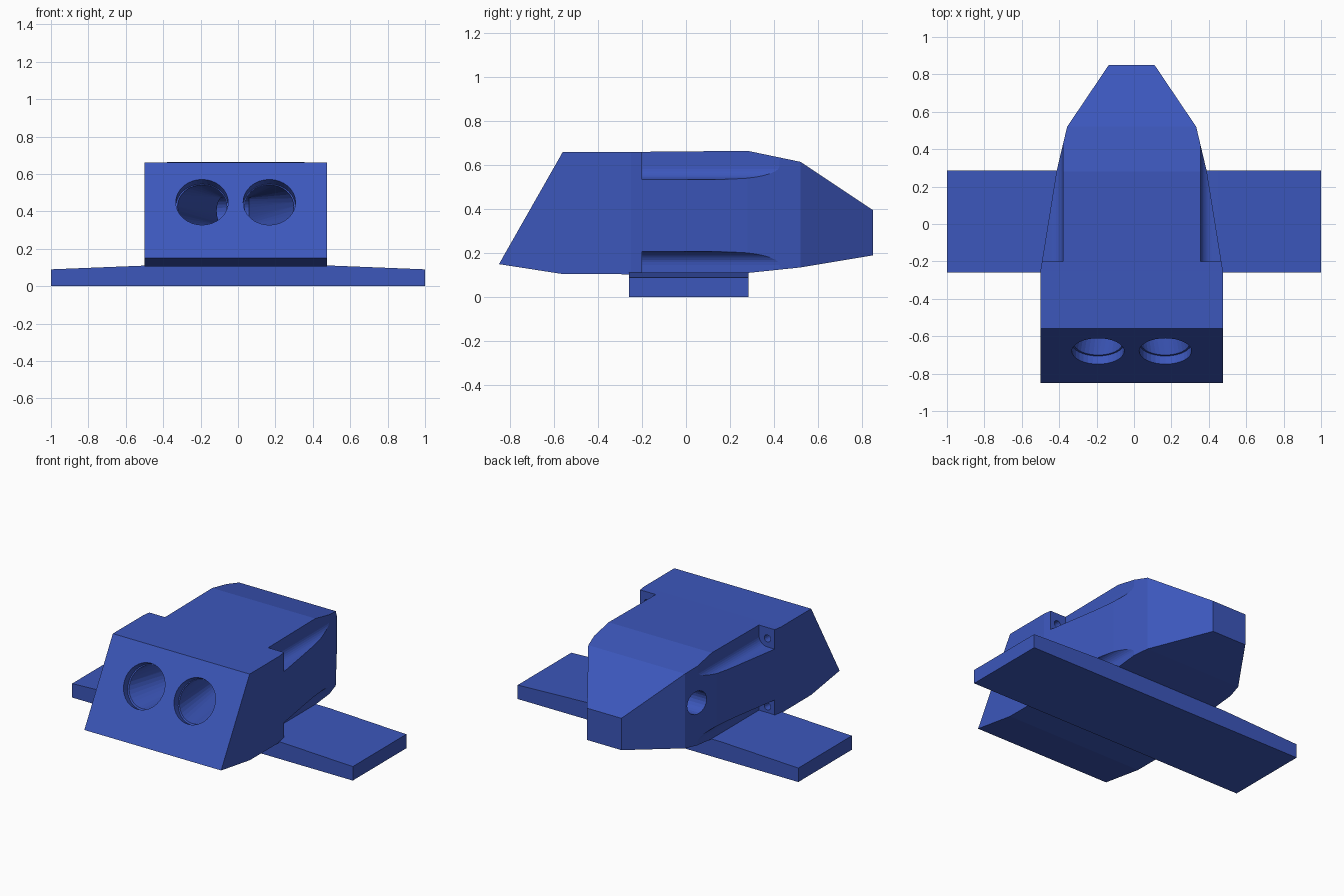
import bpy, bmesh, math
from mathutils import Vector, Matrix

if "Cube" in bpy.data.objects:
    bpy.data.objects.remove(bpy.data.objects["Cube"])

CX = -0.0125  # centre line of the housing

blue = bpy.data.materials.new("blue plastic")
blue.diffuse_color = (0.045, 0.095, 0.50, 1)
blue.use_nodes = True
blue.node_tree.nodes["Principled BSDF"].inputs["Base Color"].default_value = blue.diffuse_color


def finish(name, bm, cutter=False):
    bmesh.ops.recalc_face_normals(bm, faces=bm.faces)
    me = bpy.data.meshes.new(name)
    bm.to_mesh(me)
    bm.free()
    me.materials.append(blue)
    ob = bpy.data.objects.new(name, me)
    bpy.context.collection.objects.link(ob)
    if cutter:
        ob.hide_render = True
        ob.hide_viewport = False
    return ob


def loft(name, rings, cutter=False):
    """Closed skin through rings of equal point count."""
    bm = bmesh.new()
    rows = [[bm.verts.new(p) for p in r] for r in rings]
    n = len(rows[0])
    for a, b in zip(rows, rows[1:]):
        for i in range(n):
            bm.faces.new((a[i], a[(i + 1) % n], b[(i + 1) % n], b[i]))
    bm.faces.new(rows[0])
    bm.faces.new(rows[-1][::-1])
    return finish(name, bm, cutter)


def ring(centre, axis, r, n=32):
    """Circle of points round an axis lying in the yz plane or along x."""
    axis = Vector(axis).normalized()
    u = Vector((0, 0, 1)) if abs(axis.x) > 0.9 else Vector((1, 0, 0))
    v = axis.cross(u)
    return [Vector(centre) + r * (math.cos(t) * u + math.sin(t) * v)
            for t in (2 * math.pi * i / n for i in range(n))]


def cut(target, cutter):
    bpy.context.view_layer.objects.active = target
    m = target.modifiers.new("cut", 'BOOLEAN')
    m.operation = 'DIFFERENCE'
    m.solver = 'EXACT'
    m.object = cutter
    bpy.ops.object.modifier_apply(modifier=m.name)
    bpy.data.objects.remove(cutter)


# Housing: rectangular sections (bottom y, bottom z, top y, top z, half width)
sections = [(-0.85, 0.15, -0.56, 0.66, 0.4875),
            (-0.56, 0.105, -0.45, 0.66, 0.4875),
            (-0.25, 0.104, -0.25, 0.66, 0.4875),
            (0.28, 0.11, 0.28, 0.665, 0.402),
            (0.52, 0.135, 0.52, 0.615, 0.345),
            (0.85, 0.19, 0.85, 0.395, 0.1225)]
housing = loft("sensor_housing", [
    [(CX - h, yb, zb), (CX + h, yb, zb), (CX + h, yt, zt), (CX - h, yt, zt)]
    for yb, zb, yt, zt, h in sections])

# Rounded screw channels along the four long edges, each with a screw hole
R = 0.06
for side in (-1, 1):
    for floor, up in ((0.535, 1), (0.207, -1)):
        arc = [(0.3675 + R - R * math.cos(t), floor + up * (R - R * math.sin(t)))
               for t in (math.pi / 2 * i / 8 for i in range(9))]
        prof = arc + [(0.8, floor), (0.8, floor + up * 0.3), (0.3675, floor + up * 0.3)]
        cut(housing, loft("channel_cutter", [
            [(CX + side * x, y, z) for x, z in prof] for y in (-0.2, 0.95)], True))
        c = (CX + side * 0.428, 0, floor + up * 0.055)
        cut(housing, loft("screw_cutter", [
            ring((c[0], y, c[2]), (0, 1, 0), 0.023, 16) for y in (-0.4, -0.15)], True))

# Two round front openings tapering back to a shared cable chamber
inward = Vector((0, 0.51, -0.29)).normalized()
for side in (-1, 1):
    mouth = Vector((CX + side * 0.18, -0.68, 0.449))
    cut(housing, loft("opening_cutter", [
        ring(mouth + inward * d, inward, 0.14) for d in (-0.1, 0.05)], True))
    bm = bmesh.new()
    pts = ring(mouth + inward * 0.045, inward, 0.132)
    for x in (-0.07, 0.07):
        pts += ring((CX + x, 0.43, 0.40), (1, 0, 0), 0.075, 24)
    for p in pts:
        bm.verts.new(p)
    hull = bmesh.ops.convex_hull(bm, input=bm.verts)
    loose = {g for g in hull["geom_interior"] if isinstance(g, bmesh.types.BMVert)}
    bmesh.ops.delete(bm, geom=list(loose), context='VERTS')
    cut(housing, finish("cavity_cutter", bm, True))

# Cable exit on the left side
cut(housing, loft("cable_cutter", [
    ring((x, 0.43, 0.40), (1, 0, 0), 0.074, 24) for x in (-0.6, CX)], True))

# Mounting strip, slightly thicker towards the middle
strip = [(-1, 0), (1, 0), (1, 0.09), (0.45, 0.112), (-0.45, 0.112), (-1, 0.09)]
loft("mounting_strip", [[(x, y, z) for x, z in strip] for y in (-0.26, 0.285)])
